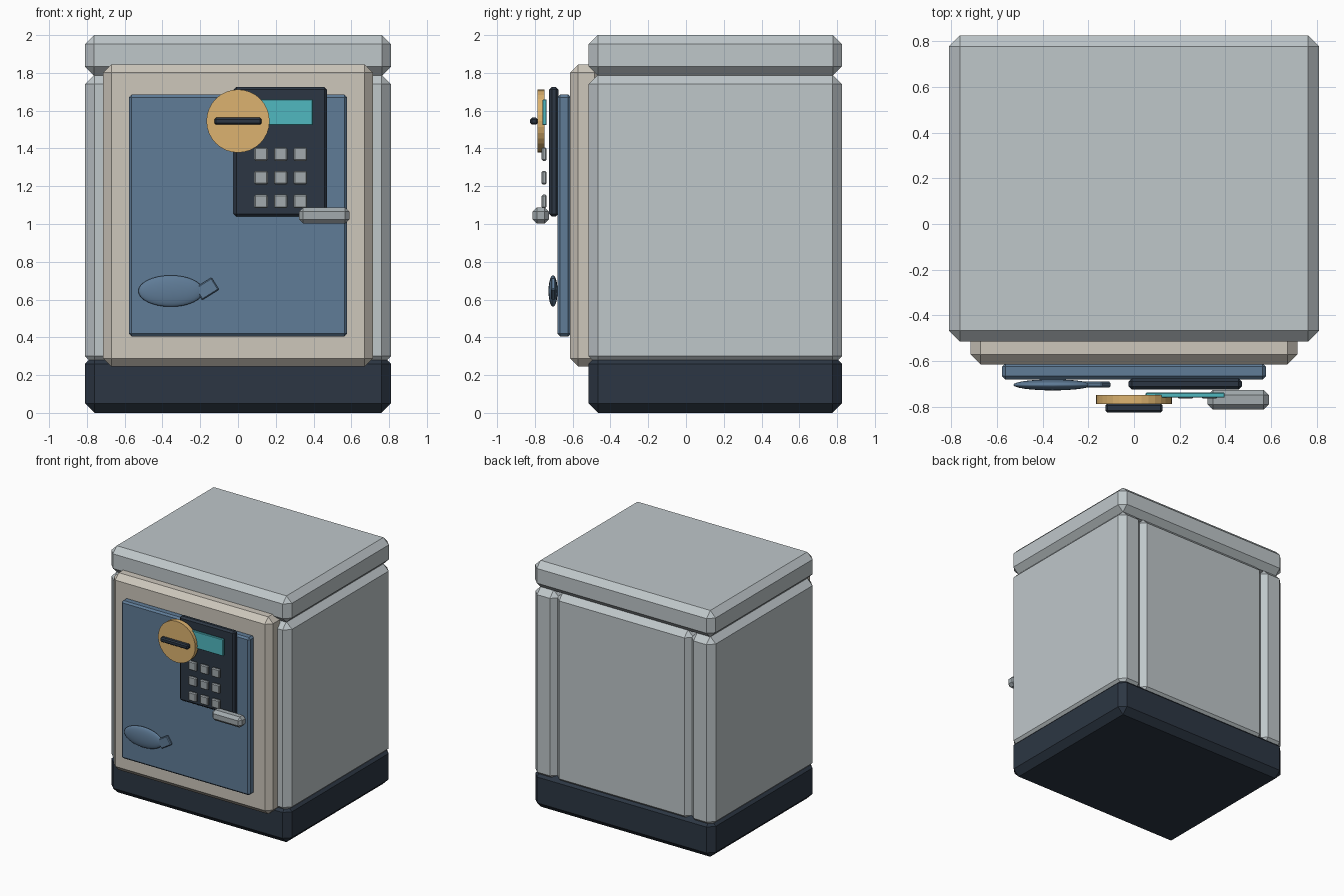
import bpy, bmesh, math
from mathutils import Matrix

if "Cube" in bpy.data.objects:
    bpy.data.objects.remove(bpy.data.objects["Cube"])


def material(name, rgb):
    m = bpy.data.materials.new(name)
    m.diffuse_color = (*rgb, 1)
    m.use_nodes = True
    m.node_tree.nodes["Principled BSDF"].inputs["Base Color"].default_value = m.diffuse_color
    return m


STEEL = material("pale_steel", (0.52, 0.57, 0.59))
NAVY = material("dark_navy", (0.025, 0.037, 0.056))
CREAM = material("cream", (0.61, 0.57, 0.50))
BLUE = material("door_blue", (0.115, 0.20, 0.31))
GOLD = material("gold", (0.72, 0.45, 0.16))
CYAN = material("screen_cyan", (0.08, 0.48, 0.53))
GREY = material("key_grey", (0.36, 0.40, 0.42))


def finish(bm, name, mat):
    mesh = bpy.data.meshes.new(name)
    bmesh.ops.recalc_face_normals(bm, faces=bm.faces)
    bm.to_mesh(mesh)
    bm.free()
    mesh.materials.append(mat)
    ob = bpy.data.objects.new(name, mesh)
    bpy.context.collection.objects.link(ob)
    return ob


def box(name, xs, ys, zs, chamfer, mat, tilt=0):
    """Chamfered box from its x, y and z ranges, optionally tilted about y."""
    bm = bmesh.new()
    bmesh.ops.create_cube(bm, size=1)
    bmesh.ops.scale(bm, vec=[r[1] - r[0] for r in (xs, ys, zs)], verts=bm.verts)
    bmesh.ops.bevel(bm, geom=bm.edges[:], offset=chamfer, segments=1,
                    profile=0.5, affect='EDGES')
    ob = finish(bm, name, mat)
    ob.location = [sum(r) / 2 for r in (xs, ys, zs)]
    ob.rotation_euler.y = tilt
    return ob


# Cabinet: base, cap, two side walls and a back panel with grooves between
DEPTH = (-0.515, 0.825)
box("base", (-0.81, 0.81), DEPTH, (0, 0.31), 0.05, NAVY)
box("top_cap", (-0.81, 0.81), DEPTH, (1.785, 2.0), 0.048, STEEL)
box("right_wall", (0.595, 0.81), DEPTH, (0.25, 1.79), 0.05, STEEL)
box("left_wall", (-0.81, -0.595), DEPTH, (0.25, 1.79), 0.05, STEEL)
box("back_panel", (-0.61, 0.61), (0.61, 0.825), (0.25, 1.79), 0.048, STEEL)

# Front frame and door
box("door_frame", (-0.715, 0.715), (-0.615, -0.44), (0.245, 1.845), 0.044, CREAM)
box("door", (-0.577, 0.577), (-0.68, -0.61), (0.405, 1.685), 0.014, BLUE)

# Keypad with screen and nine keys
box("keypad_plate", (-0.023, 0.472), (-0.724, -0.675), (1.04, 1.725), 0.014, NAVY)
box("keypad_screen", (0.05, 0.397), (-0.76, -0.738), (1.523, 1.66), 0.004, CYAN)
for row in range(3):
    for col in range(3):
        x, z = 0.122 + 0.104 * col, 1.37 - 0.125 * row
        box(f"key_{row}_{col}", (x - 0.036, x + 0.036), (-0.764, -0.738),
            (z - 0.036, z + 0.036), 0.007, GREY)

# Dial with grip bar
bm = bmesh.new()
bmesh.ops.create_cone(bm, cap_ends=True, segments=32, radius1=0.167,
                      radius2=0.167, depth=0.038,
                      matrix=Matrix.Rotation(math.pi / 2, 4, 'X'))
dial = finish(bm, "dial", GOLD)
dial.location = (0, -0.768, 1.545)
box("dial_grip", (-0.125, 0.125), (-0.825, -0.785), (1.526, 1.563), 0.009, NAVY)

# Door latch bar
box("latch_handle", (0.322, 0.59), (-0.812, -0.726), (1.002, 1.088), 0.023, GREY)

# Fish-shaped ornament: smooth oval body and tilted tail
bm = bmesh.new()
bmesh.ops.create_uvsphere(bm, u_segments=32, v_segments=16, radius=1)
bmesh.ops.scale(bm, vec=(0.172, 0.024, 0.083), verts=bm.verts)
for f in bm.faces:
    f.smooth = True
body = finish(bm, "ornament_body", BLUE)
body.location = (-0.356, -0.704, 0.645)
box("ornament_tail", (-0.218, -0.112), (-0.715, -0.69), (0.619, 0.695), 0.006,
    BLUE, tilt=-math.radians(32))
